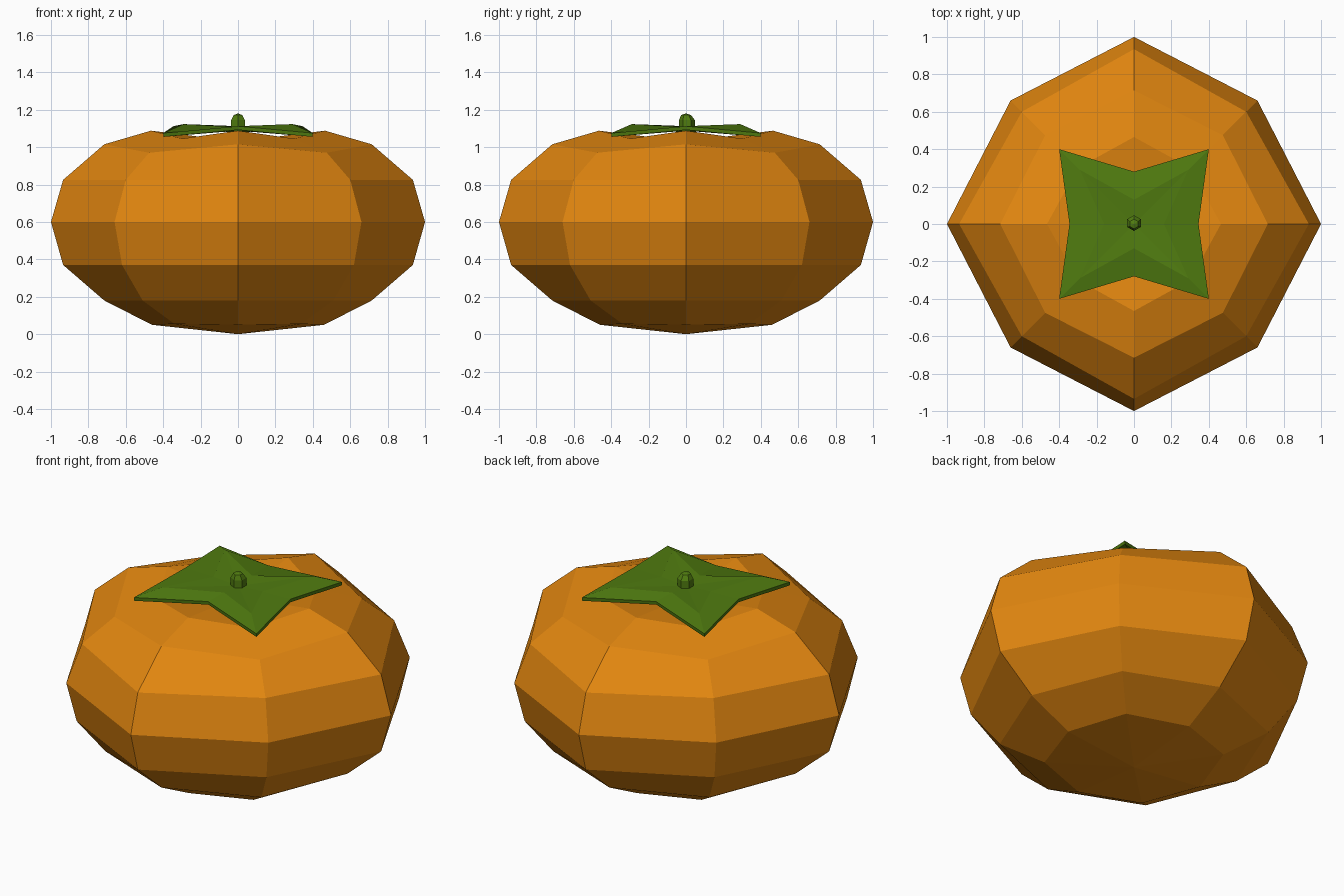
import bpy
from math import cos, sin, pi

if "Cube" in bpy.data.objects:
    bpy.data.objects.remove(bpy.data.objects["Cube"])


def material(name, color):
    m = bpy.data.materials.new(name)
    m.diffuse_color = color
    m.use_nodes = True
    m.node_tree.nodes["Principled BSDF"].inputs["Base Color"].default_value = m.diffuse_color
    return m


def make(name, verts, faces, mat):
    me = bpy.data.meshes.new(name)
    me.from_pydata(verts, [], faces)
    me.materials.append(mat)
    ob = bpy.data.objects.new(name, me)
    bpy.context.collection.objects.link(ob)
    return ob


def loft(rings, bottom, top):
    """Join equal rings, closing both ends with fans to a centre point."""
    n = len(rings[0])
    verts = [v for r in rings for v in r] + [bottom, top]
    b, t = len(verts) - 2, len(verts) - 1
    last = (len(rings) - 1) * n
    faces = []
    for i in range(n):
        j = (i + 1) % n
        faces.append((b, j, i))
        faces.append((last + i, last + j, t))
        for k in range(len(rings) - 1):
            faces.append((k*n + i, k*n + j, k*n + n + j, k*n + n + i))
    return verts, faces


orange = material("orange skin", (0.76, 0.24, 0.005, 1))
green = material("green leaf", (0.08, 0.20, 0.005, 1))

# Fruit: eight sides; axis radius and height, then diagonal x=y and height
profile = [(0.46, 0.05, 0.34, 0.055), (0.715, 0.18, 0.51, 0.18),
           (0.935, 0.37, 0.62, 0.37), (1.0, 0.60, 0.66, 0.60),
           (0.935, 0.825, 0.60, 0.825), (0.715, 1.015, 0.475, 0.97),
           (0.465, 1.088, 0.30, 1.045)]
rings = []
for ra, za, d, zd in profile:
    ring = []
    for i in range(8):
        r, z = (d * 2 ** 0.5, zd) if i % 2 else (ra, za)
        ring.append((r * cos(i * pi / 4), r * sin(i * pi / 4), z))
    rings.append(ring)
make("fruit", *loft(rings, (0, 0, 0), (0, 0, 1.03)), orange)

# Calyx: four-pointed leaf with a raised fold inside each tip
outer, inner = [], []
for i in range(8):
    c, s = round(cos(i * pi / 4), 3), round(sin(i * pi / 4), 3)
    if i % 2:
        outer.append((0.4 * c / 0.707, 0.4 * s / 0.707, 1.075))
        inner.append((0.29 * c / 0.707, 0.29 * s / 0.707, 1.123))
    else:
        outer.append((0.345 * c, 0.28 * s, 1.112))
        inner.append((0.16 * c, 0.13 * s, 1.108))
verts = outer + inner + [(0, 0, 1.098)]
faces = []
for i in range(8):
    j = (i + 1) % 8
    faces += [(i, j, 8 + j, 8 + i), (8 + i, 8 + j, 16)]
calyx = make("calyx", verts, faces, green)
thick = calyx.modifiers.new("thickness", "SOLIDIFY")
thick.thickness = 0.02
thick.offset = -1

# Stem: short, slightly bent six-sided stub
stem = [[(r * cos(i * pi / 3 + pi / 6), y + r * sin(i * pi / 3 + pi / 6), z) for i in range(6)]
        for r, y, z in ((0.042, 0.005, 1.09), (0.042, 0.005, 1.145), (0.026, 0.0, 1.172))]
make("stem", *loft(stem, (0, 0, 1.09), (0, 0, 1.18)), green)
